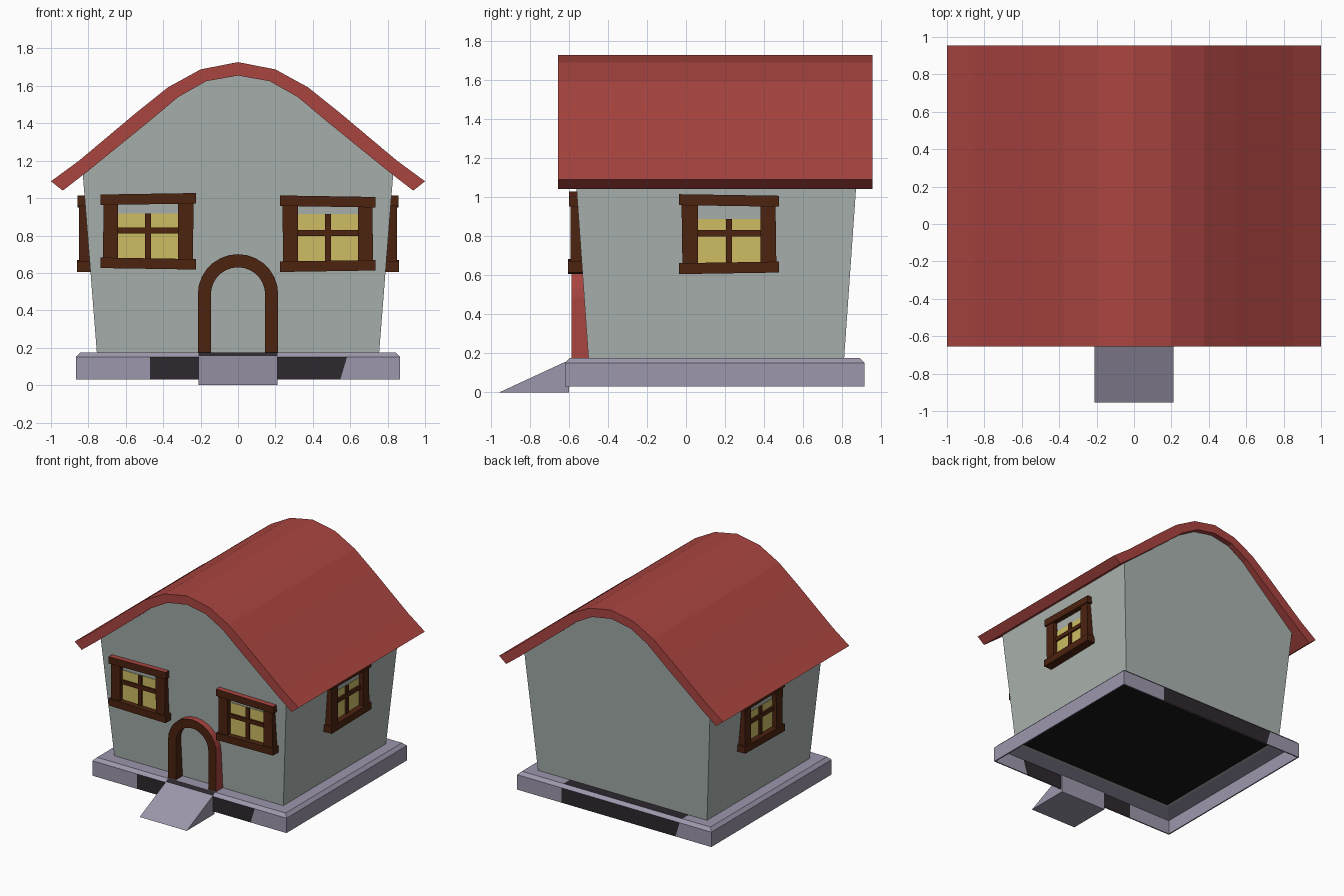
import bpy, bmesh, math
from mathutils import Vector, Matrix

if "Cube" in bpy.data.objects:
    bpy.data.objects.remove(bpy.data.objects["Cube"])


def srgb(h):
    c = [int(h[i:i + 2], 16) / 255 for i in (0, 2, 4)]
    return [v / 12.92 if v < 0.04045 else ((v + 0.055) / 1.055) ** 2.4 for v in c] + [1]


def mat(name, h):
    m = bpy.data.materials.new(name)
    m.diffuse_color = srgb(h)
    m.use_nodes = True
    m.node_tree.nodes["Principled BSDF"].inputs["Base Color"].default_value = m.diffuse_color
    return m


RED = mat("roof_red", "AA4540")
WALL = mat("plaster_grey", "AAB3AF")
STONE = mat("stone_lilac", "9D97AC")
DARK = mat("dark_stone", "2E282E")
BROWN = mat("wood_brown", "4C2310")
GLASS = mat("window_yellow", "CDBC62")
FLOOR = mat("underside_black", "1B181B")


def loft(bm, rings, cap=True, closed=False):
    """Join equal-length rings of points with quads."""
    vs = [[bm.verts.new(p) for p in r] for r in rings]
    n = len(vs[0])
    pairs = list(zip(vs, vs[1:])) + ([(vs[-1], vs[0])] if closed else [])
    for a, b in pairs:
        for i in range(n):
            j = (i + 1) % n
            bm.faces.new((a[i], a[j], b[j], b[i]))
    if cap and not closed:
        bm.faces.new(vs[0])
        bm.faces.new(vs[-1])


def prism(bm, pts, y0, y1):
    """Extrude an x-z outline from y0 to y1."""
    loft(bm, [[(x, y, z) for x, z in pts] for y in (y0, y1)])


def rect(x0, x1, z0, z1, tilt=0):
    return [(x0, z0 + tilt), (x1, z0), (x1, z1), (x0, z1 + tilt)]


def finish(bm, name, mats, rule=None, matrix=None):
    if matrix:
        bmesh.ops.transform(bm, matrix=matrix, verts=bm.verts)
    bmesh.ops.recalc_face_normals(bm, faces=bm.faces)
    bm.normal_update()
    if rule:
        for f in bm.faces:
            f.material_index = rule(f)
    me = bpy.data.meshes.new(name)
    bm.to_mesh(me)
    bm.free()
    for m in mats:
        me.materials.append(m)
    ob = bpy.data.objects.new(name, me)
    bpy.context.collection.objects.link(ob)
    return ob


def mirrored(half):
    """Half profile from the ridge to the right, completed to the left."""
    return [(-x, z) for x, z in reversed(half[1:])] + half


# Curved roof shell
outer = mirrored([(0, 1.727), (.2, 1.688), (.375, 1.592), (.54, 1.46), (.85, 1.2), (1, 1.09)])
inner = mirrored([(0, 1.655), (.17, 1.625), (.32, 1.54), (.475, 1.41), (.81, 1.138), (.937, 1.04)])
bm = bmesh.new()
y0, y1 = -.655, .955
loft(bm, [[(a[0], y0, a[1]), (a[0], y1, a[1]), (b[0], y1, b[1]), (b[0], y0, b[1])]
          for a, b in zip(outer, inner)])
finish(bm, "roof", [RED])

# Walls leaning outwards, with curved gables
gable = [(-.754, .165)] + mirrored([(0, 1.665), (.17, 1.635), (.32, 1.55), (.475, 1.42), (.83, 1.13)]) + [(.754, .165)]
bm = bmesh.new()
loft(bm, [[(x, -.50 - .07 * (z - .18), z) for x, z in gable],
          [(x, .81 + .07 * (z - .18), z) for x, z in gable]])
bmesh.ops.recalc_face_normals(bm, faces=bm.faces)
bottom = [f for f in bm.faces if f.normal.z < -.9]
bmesh.ops.inset_region(bm, faces=bottom, thickness=.05)
walls = finish(bm, "walls", [WALL, FLOOR],
               lambda f: int(f.normal.z < -.9 and f.calc_area() > .5))

# Hollow stone plinth with dark patches on the front and back
def ring(x, ya, yb, z):
    return [(-x, ya, z), (x, ya, z), (x, yb, z), (-x, yb, z)]


bm = bmesh.new()
loft(bm, [ring(.867, -.62, .915, .03), ring(.867, -.62, .915, .15),
          ring(.842, -.595, .89, .175), ring(.74, -.49, .80, .175),
          ring(.74, -.49, .80, .165), ring(.857, -.61, .905, .145),
          ring(.857, -.61, .905, .03)], closed=True)
for s in (-1, 1):
    for x, lean in ((.21, 0), (.47, 0), (.565, -.3)):
        bmesh.ops.bisect_plane(bm, geom=bm.verts[:] + bm.edges[:] + bm.faces[:],
                               plane_co=(s * x, 0, .09), plane_no=(s, 0, lean))


def patch(f):
    c, n = f.calc_center_median(), f.normal
    side = 1 if c.y < 0 else -1
    if abs(n.y) > .9 and c.z < .15:
        return int(-.47 < c.x * side < .57)
    if side == 1 and n.y < -.3 and n.z > .3:
        return int(abs(c.x) < .2)
    if side == -1 and n.z > .9 and c.y > .8:
        return int(-.47 < c.x * side < .57)
    return 0


finish(bm, "plinth", [STONE, DARK], patch)

# Entrance ramp
bm = bmesh.new()
loft(bm, [[(x, -.955, 0), (x, -.62, .155), (x, -.60, .155), (x, -.60, 0)] for x in (-.21, .21)])
finish(bm, "entrance_ramp", [STONE])

# Arched door surround, red around its outer edge
def arch(r):
    n = 14
    return [(-r, .175)] + [(-r * math.cos(math.pi * i / n), .485 + r * math.sin(math.pi * i / n))
                           for i in range(n + 1)] + [(r, .175)]


bm = bmesh.new()
loft(bm, [[(a[0], -.585, a[1]), (a[0], -.48, a[1]), (b[0], -.48, b[1]), (b[0], -.585, b[1])]
          for a, b in zip(arch(.215), arch(.145))])


def arch_rule(f):
    c = f.calc_center_median()
    away = Vector((c.x, 0, max(c.z - .485, 0)))
    return int(abs(f.normal.y) < .5 and f.normal.dot(away) > .1)


finish(bm, "door_surround", [BROWN, RED], arch_rule)


# Windows: uneven timber frame, crossbars and pane, facing -y
def window(name, matrix, top):
    bm = bmesh.new()
    prism(bm, [(-.238, .63), (-.16, .63), (-.158, .98), (-.243, .98)], -.038, .03)
    prism(bm, [(.162, .63), (.243, .63), (.238, .98), (.162, .98)], -.038, .03)
    prism(bm, rect(-.255, .255, .95, 1.006, .008), -.047, .03)
    prism(bm, rect(-.255, .255, .613, .669, -.008), -.05, .03)
    prism(bm, rect(-.016, .016, .66, top), -.014, .01)
    prism(bm, rect(-.165, .165, .798, .83), -.018, .01)
    finish(bm, name + "_frame", [BROWN, RED],
           lambda f: int(f.normal.z > .7 and f.calc_center_median().z > .99), matrix)
    bm = bmesh.new()
    prism(bm, rect(-.165, .165, .65, top), -.003, .005)
    finish(bm, name + "_pane", [GLASS], None, matrix)


T, flip = Matrix.Translation, Matrix.Scale(-1, 4, (1, 0, 0))
front = T((.48, -.553, 0))
side = T((.811, .22, 0)) @ Matrix.Rotation(math.pi / 2, 4, 'Z')
window("front_right_window", front, .915)
window("front_left_window", T((0, 0, .013)) @ flip @ front, .905)
window("right_window", side, .888)
window("left_window", flip @ side, .888)
